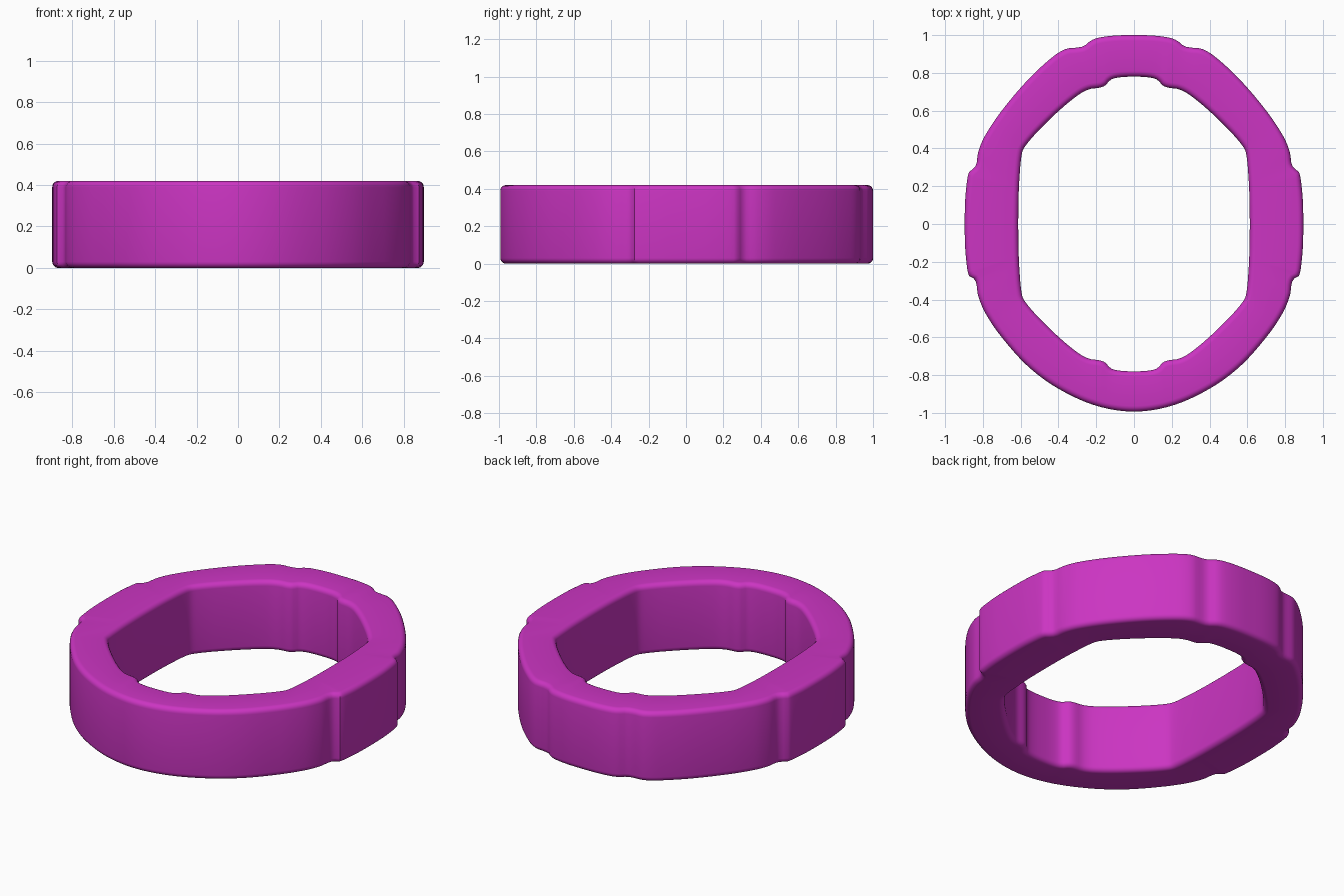
import bpy, bmesh, math
from mathutils import Vector

if "Cube" in bpy.data.objects:
    bpy.data.objects.remove(bpy.data.objects["Cube"])

N, HEIGHT, R, STEPS = 288, 0.42, 0.03, 5

# Right-hand halves of the two outlines, from top to bottom
outer_up = [(0, 1), (.11, .997), (.2, .983), (.24, .963), (.262, .943), (.3, .934), (.36, .927),
            (.43, .885), (.56, .765), (.7, .6), (.79, .465), (.825, .38), (.835, .315),
            (.852, .292), (.873, .275), (.885, .22), (.895, .1)]
outer_down = [(.895, -.1), (.885, -.22), (.873, -.275), (.852, -.285), (.836, -.31), (.825, -.38),
              (.785, -.475), (.7, -.6), (.56, -.755), (.4, -.872), (.2, -.962), (0, -.993)]
inner_up = [(0, .78), (.08, .776), (.125, .763), (.15, .735), (.18, .722), (.235, .714), (.285, .69),
            (.38, .615), (.5, .5), (.57, .42), (.592, .38), (.606, .25), (.612, .1)]


def outline(half):
    """Mirror a half outline, smooth it and resample it at even angles."""
    pts = [Vector(p) for p in half]
    pts += [Vector((-p.x, p.y)) for p in reversed(pts[1:-1])]
    n, fine = len(pts), []
    for i in range(n):
        a, b, c, d = (pts[(i + k) % n] for k in (-1, 0, 1, 2))
        for s in range(24):
            t = s / 24
            l = (c - b).length
            m0 = (c - a) * (l / ((c - b).length + (b - a).length))
            m1 = (d - b) * (l / ((d - c).length + (c - b).length))
            fine.append(b * (2*t**3 - 3*t**2 + 1) + m0 * (t**3 - 2*t**2 + t)
                        + c * (3*t**2 - 2*t**3) + m1 * (t**3 - t**2))
    polar = sorted((math.atan2(p.x, p.y) % math.tau, p.length) for p in fine)
    polar = [(polar[-1][0] - math.tau, polar[-1][1])] + polar + [(polar[0][0] + math.tau, polar[0][1])]
    out, j = [], 0
    for i in range(N):
        a = math.tau * i / N
        while polar[j + 1][0] <= a:
            j += 1
        (a0, r0), (a1, r1) = polar[j], polar[j + 1]
        r = r0 + (r1 - r0) * (a - a0) / max(a1 - a0, 1e-9)
        out.append(Vector((r * math.sin(a), r * math.cos(a))))
    return out


def inset(pts, dist):
    """Offset an outline along its normals (positive is towards the centre)."""
    res = []
    for i, p in enumerate(pts):
        t = (pts[(i + 2) % N] - pts[i - 2]).normalized()
        res.append(p + Vector((t.y, -t.x)) * dist)
    return res


outer = outline(outer_up + outer_down)
inner = outline(inner_up + [(x, -y) for x, y in reversed(inner_up)])

# Rounded cross-section: up the outer wall, down the inner wall
arc = [(R * (1 - math.cos(a)), HEIGHT - R + R * math.sin(a))
       for a in (math.pi / 2 * k / STEPS for k in range(STEPS + 1))]
wall = [(d, HEIGHT - z) for d, z in reversed(arc)] + arc
rows = [(inset(outer, d), z) for d, z in wall]
rows += [(inset(inner, -d), z) for d, z in reversed(wall)]

# Ring body
bm = bmesh.new()
loops = [[bm.verts.new((p.x, p.y, z)) for p in pts] for pts, z in rows]
for k, a in enumerate(loops):
    b = loops[(k + 1) % len(loops)]
    for i in range(N):
        j = (i + 1) % N
        bm.faces.new((a[i], a[j], b[j], b[i]))
bmesh.ops.recalc_face_normals(bm, faces=bm.faces)
mesh = bpy.data.meshes.new("ring_band")
bm.to_mesh(mesh)
bm.free()
ring = bpy.data.objects.new("ring_band", mesh)
bpy.context.collection.objects.link(ring)

mat = bpy.data.materials.new("magenta")
mat.diffuse_color = (0.6, 0.035, 0.54, 1)
mat.use_nodes = True
mat.node_tree.nodes["Principled BSDF"].inputs["Base Color"].default_value = mat.diffuse_color
mesh.materials.append(mat)
bpy.context.view_layer.objects.active = ring
ring.select_set(True)
bpy.ops.object.shade_smooth_by_angle(angle=math.radians(35))
